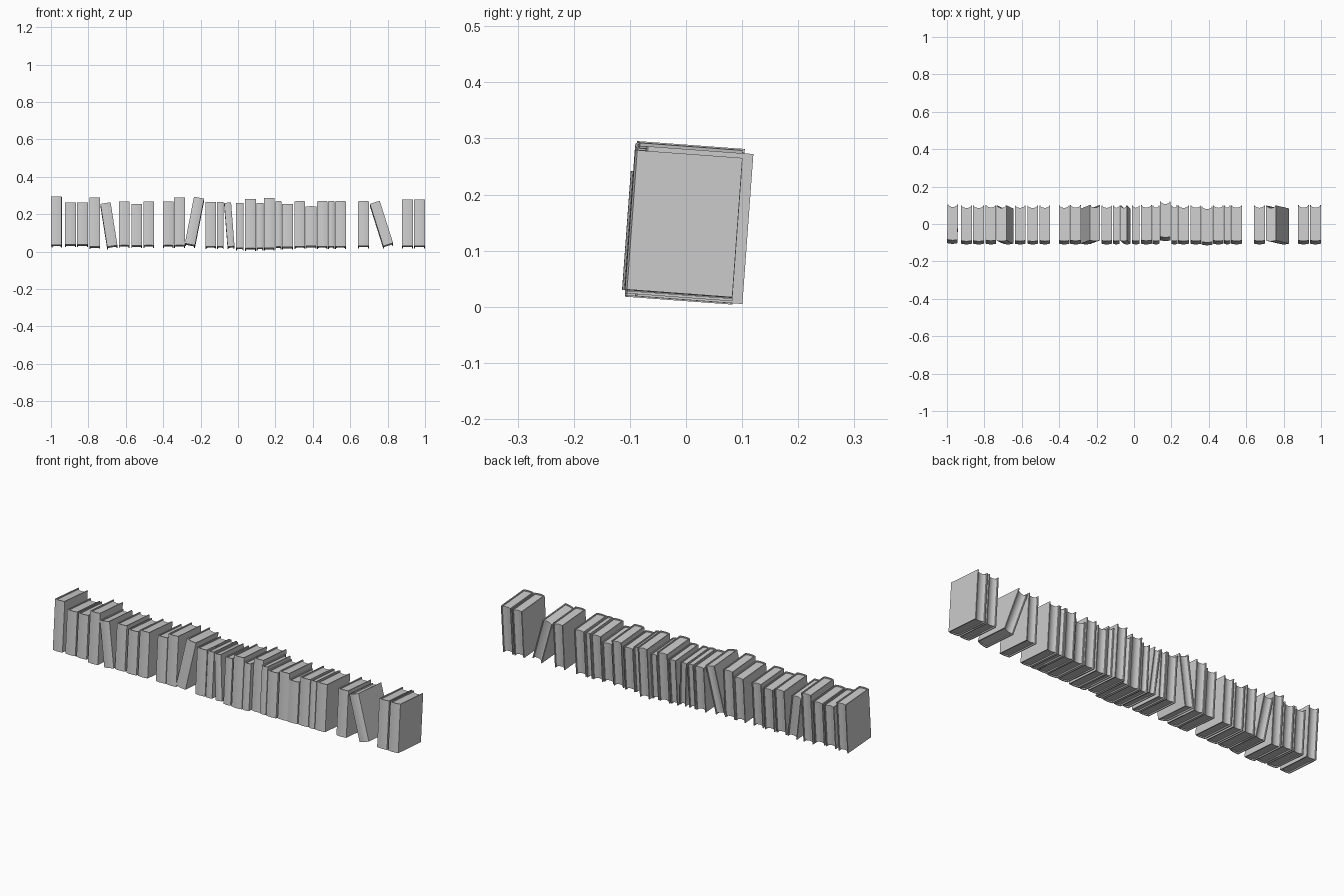
import bpy, bmesh, math
from mathutils import Matrix

if "Cube" in bpy.data.objects:
    bpy.data.objects.remove(bpy.data.objects["Cube"])

DEPTH, COVER, LIP = 0.192, 0.005, 0.006
TILT = Matrix.Rotation(math.radians(-4.2), 4, 'X')


def arc(x0, x1, y, bulge, n=6):
    # shallow parabolic curve from x0 to x1
    return [(x0 + (x1 - x0) * i / n, y + bulge * (1 - (2 * i / n - 1) ** 2)) for i in range(n + 1)]


def prism(bm, pts, z0, z1, strip=None):
    lo = [bm.verts.new((x, y, z0)) for x, y in pts]
    hi = [bm.verts.new((x, y, z1)) for x, y in pts]
    n = len(pts)
    for i in range(n):
        j = (i + 1) % n
        bm.faces.new((lo[i], lo[j], hi[j], hi[i]))
    if strip:  # U profile: cap with quads between outer and inner outline
        for i in range(n // 2 - 1):
            a, b, c, d = i, i + 1, n - 2 - i, n - 1 - i
            bm.faces.new((lo[a], lo[d], lo[c], lo[b]))
            bm.faces.new((hi[a], hi[b], hi[c], hi[d]))
    else:
        bm.faces.new(lo[::-1])
        bm.faces.new(hi)


def make_book(name, x, w, z_bottom, z_top, lean=0, yaw=0, dy=0):
    a = math.radians(lean)
    h = (z_top - z_bottom) / math.cos(a)
    r = w / 2
    bm = bmesh.new()
    # hard cover: two boards joined by a rounded spine
    outer = [(-r, DEPTH)] + arc(-r, r, 0.004, -0.004) + [(r, DEPTH)]
    ri = r - COVER
    inner = [(-ri, DEPTH)] + arc(-ri, ri, 0.004 + COVER, -0.004) + [(ri, DEPTH)]
    prism(bm, outer + inner[::-1], 0, h, strip=True)
    # page block with hollow fore edge
    pages = arc(-ri, ri, 0.004 + COVER, -0.004) + arc(ri, -ri, DEPTH - 0.005, -0.008)
    prism(bm, pages, LIP, h - LIP)
    bmesh.ops.recalc_face_normals(bm, faces=bm.faces)
    me = bpy.data.meshes.new(name)
    bm.to_mesh(me)
    bm.free()
    ob = bpy.data.objects.new(name, me)
    bpy.context.collection.objects.link(ob)
    ob.matrix_world = (Matrix.Translation((x, -0.109 + dy, z_bottom)) @ TILT
                       @ Matrix.Rotation(math.radians(yaw), 4, 'Z') @ Matrix.Rotation(a, 4, 'Y'))
    ob.select_set(True)
    bpy.context.view_layer.objects.active = ob


# upright books: left, right, bottom, top (of the spine)
upright = [
    (-.925, -.866, .038, .263), (-.86, -.801, .038, .263), (-.794, -.736, .027, .290),
    (-.638, -.58, .034, .268), (-.571, -.513, .032, .255), (-.505, -.448, .034, .268),
    (-.402, -.344, .034, .268), (-.342, -.283, .034, .291), (-.174, -.116, .028, .265),
    (-.113, -.076, .028, .265), (-.011, .031, .020, .260), (.036, .096, .018, .281),
    (.098, .137, .020, .260), (.199, .234, .026, .270), (.236, .294, .024, .255),
    (.302, .36, .028, .270), (.422, .48, .028, .270), (.482, .516, .028, .270),
    (.518, .578, .028, .270), (.642, .70, .031, .270), (.877, .935, .031, .280),
    (.941, 1.0, .031, .280),
]
for i, (x0, x1, zb, zt) in enumerate(upright):
    make_book(f"book_{i + 1}", (x0 + x1) / 2, x1 - x0 - 0.001, zb, zt)

# books that are turned, pushed in or pulled out
make_book("turned_book", -.971, .056, .036, .296, yaw=-0.6, dy=0.003)
make_book("pushed_in_book", .168, .056, .019, .287, dy=0.018)
make_book("pulled_out_book", .391, .058, .030, .243, dy=-0.005)

# leaning books
make_book("leaning_book_1", -.672, .055, .030, .260, lean=-9)
make_book("leaning_book_2", -.257, .055, .039, .289, lean=11)
make_book("leaning_book_3", -.037, .037, .028, .262, lean=-4.5)
make_book("leaning_book_4", .803, .055, .038, .264, lean=-17.5)

bpy.ops.object.shade_smooth_by_angle(angle=math.radians(30))
